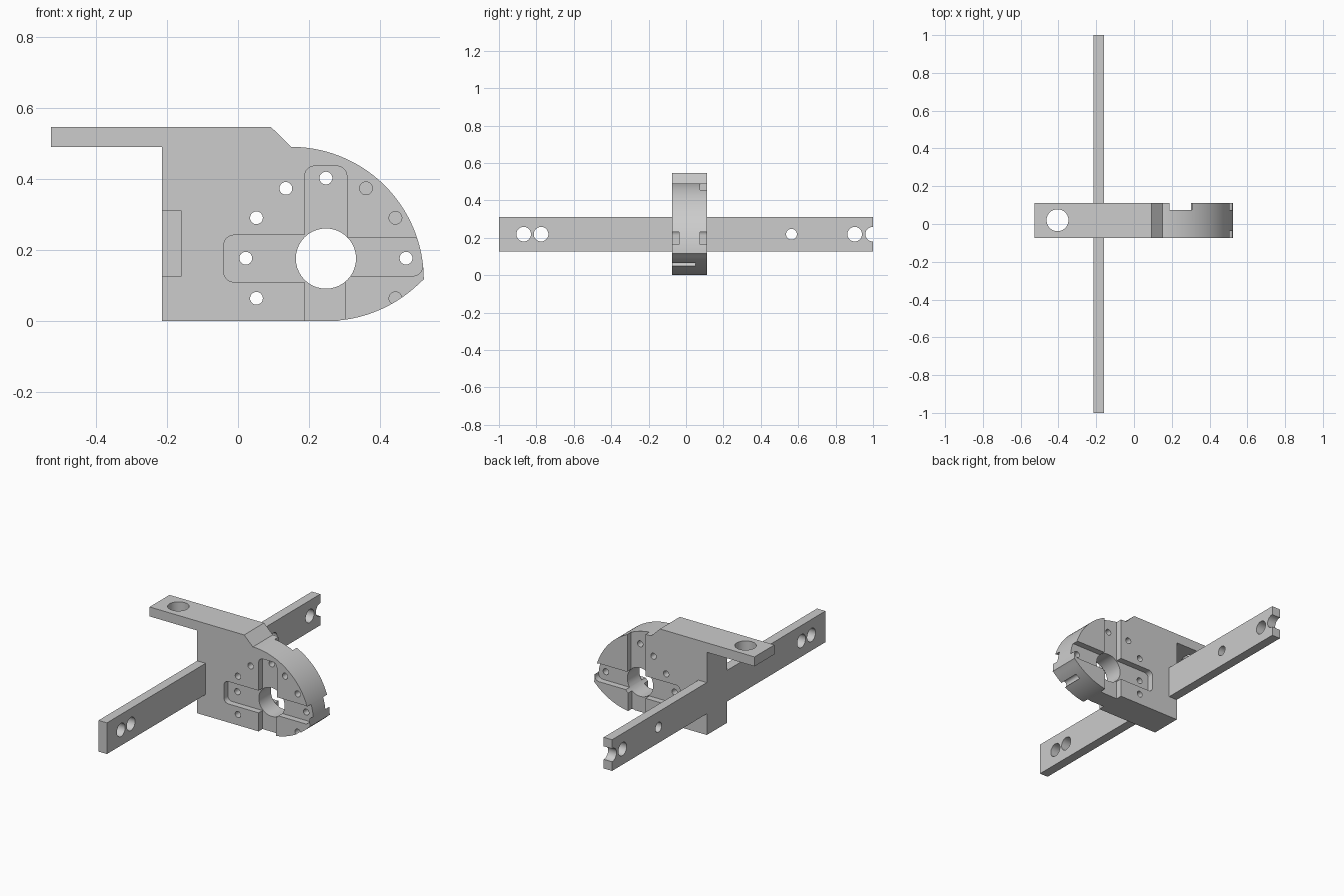
import bpy
import bmesh
import math
from mathutils import Matrix, Vector

cube = bpy.data.objects.get("Cube")
if cube:
    bpy.data.objects.remove(cube, do_unlink=True)

grey = bpy.data.materials.new("machined grey")
grey.use_nodes = True
colour = (0.604, 0.604, 0.604, 1)
grey.diffuse_color = colour
grey.node_tree.nodes["Principled BSDF"].inputs["Base Color"].default_value = colour

FRONT, BACK = -0.075, 0.112


def add_object(name, bm):
    bmesh.ops.recalc_face_normals(bm, faces=bm.faces)
    mesh = bpy.data.meshes.new(name)
    bm.to_mesh(mesh)
    bm.free()
    mesh.materials.append(grey)
    obj = bpy.data.objects.new(name, mesh)
    bpy.context.collection.objects.link(obj)
    return obj


def extrude_profile(name, points, y0, y1):
    """Extrude an (x, z) outline along y."""
    bm = bmesh.new()
    near = [bm.verts.new((x, y0, z)) for x, z in points]
    far = [bm.verts.new((x, y1, z)) for x, z in points]
    bm.faces.new(near)
    bm.faces.new(far[::-1])
    for i in range(len(points)):
        bm.faces.new((near[i - 1], far[i - 1], far[i], near[i]))
    return add_object(name, bm)


def arc(cx, cz, r, start, end, steps):
    angles = [math.radians(start + (end - start) * i / steps) for i in range(steps + 1)]
    return [(cx + r * math.cos(a), cz + r * math.sin(a)) for a in angles]


def cross_outline(top):
    """Cross with rounded right, top and left arms, open at the bottom."""
    r = 0.028
    points = [(0.302, -0.1), (0.302, 0.127)]
    points += arc(0.521 - r, 0.127 + r, r, -90, 0, 6)
    points += arc(0.521 - r, 0.235 - r, r, 0, 90, 6)
    points += [(0.307, 0.235)]
    points += arc(0.307 - r, top - r, r, 0, 90, 6)
    points += arc(0.188 + r, top - r, r, 90, 180, 6)
    points += [(0.188, 0.242)]
    points += arc(-0.04 + r, 0.242 - r, r, 90, 180, 6)
    points += arc(-0.04 + r, 0.11 + r, r, 180, 270, 6)
    return points + [(0.188, 0.11), (0.188, -0.1)]


def cut(target, cutter):
    """Subtract the cutter from the target, then discard it."""
    mod = target.modifiers.new("cut", "BOOLEAN")
    mod.operation = "DIFFERENCE"
    mod.solver = "EXACT"
    mod.object = cutter
    graph = bpy.context.evaluated_depsgraph_get()
    mesh = bpy.data.meshes.new_from_object(target.evaluated_get(graph))
    target.modifiers.clear()
    if mesh.polygons:
        target.data = mesh
    bpy.data.objects.remove(cutter, do_unlink=True)


def drill(target, centre, radius, length, axis):
    bm = bmesh.new()
    turn = Vector((0, 0, 1)).rotation_difference(Vector(axis)).to_matrix().to_4x4()
    bmesh.ops.create_cone(bm, cap_ends=True, segments=40, radius1=radius, radius2=radius,
                          depth=length, matrix=Matrix.Translation(centre) @ turn)
    cut(target, add_object("drill", bm))


def finish(obj):
    obj.data.shade_smooth()
    obj.data.set_sharp_from_angle(angle=math.radians(25))


# Body plate with a slot for the bar, a top arm and a curved nose
outline = [(-0.215, 0), (-0.215, 0.126), (-0.16, 0.126), (-0.16, 0.311), (-0.215, 0.311),
           (-0.215, 0.491), (-0.528, 0.491), (-0.528, 0.547), (0.093, 0.547)]
outline += arc(0.15, 0.117, 0.374, 90, 0, 40)
outline += arc(0.25, 0.375, 0.375, -45, -84, 16)
outline += [(0.28, 0)]
body = extrude_profile("body_plate", outline, FRONT, BACK)

# Cross-shaped recesses: closed at the top in front, running out at the back
cut(body, extrude_profile("front_recess", cross_outline(0.437), FRONT - 0.05, FRONT + 0.037))
cut(body, extrude_profile("back_recess", cross_outline(0.6), BACK - 0.037, BACK + 0.05))

# Centre bore, through holes and blind holes
drill(body, (0.248, 0, 0.176), 0.085, 1, (0, 1, 0))
for x, z in ((0.248, 0.403), (0.135, 0.374), (0.052, 0.291),
             (0.022, 0.177), (0.052, 0.064), (0.474, 0.177)):
    drill(body, (x, 0, z), 0.018, 1, (0, 1, 0))
for x, z in ((0.361, 0.374), (0.444, 0.291), (0.444, 0.064)):
    drill(body, (x, -0.05, z), 0.018, 0.2, (0, 1, 0))

# Vertical hole near the arm tip
drill(body, (-0.405, 0.02, 0.52), 0.058, 0.3, (0, 0, 1))
finish(body)

# Cross bar with mounting holes and a notched back end
bar_outline = [(-0.215, 0.126), (-0.16, 0.126), (-0.16, 0.311), (-0.215, 0.311)]
bar = extrude_profile("cross_bar", bar_outline, -1, 1)
for y, r in ((-0.868, 0.039), (-0.775, 0.039), (0.564, 0.029), (0.902, 0.039), (0.998, 0.039)):
    drill(bar, (-0.19, y, 0.219), r, 0.3, (1, 0, 0))
finish(bar)
